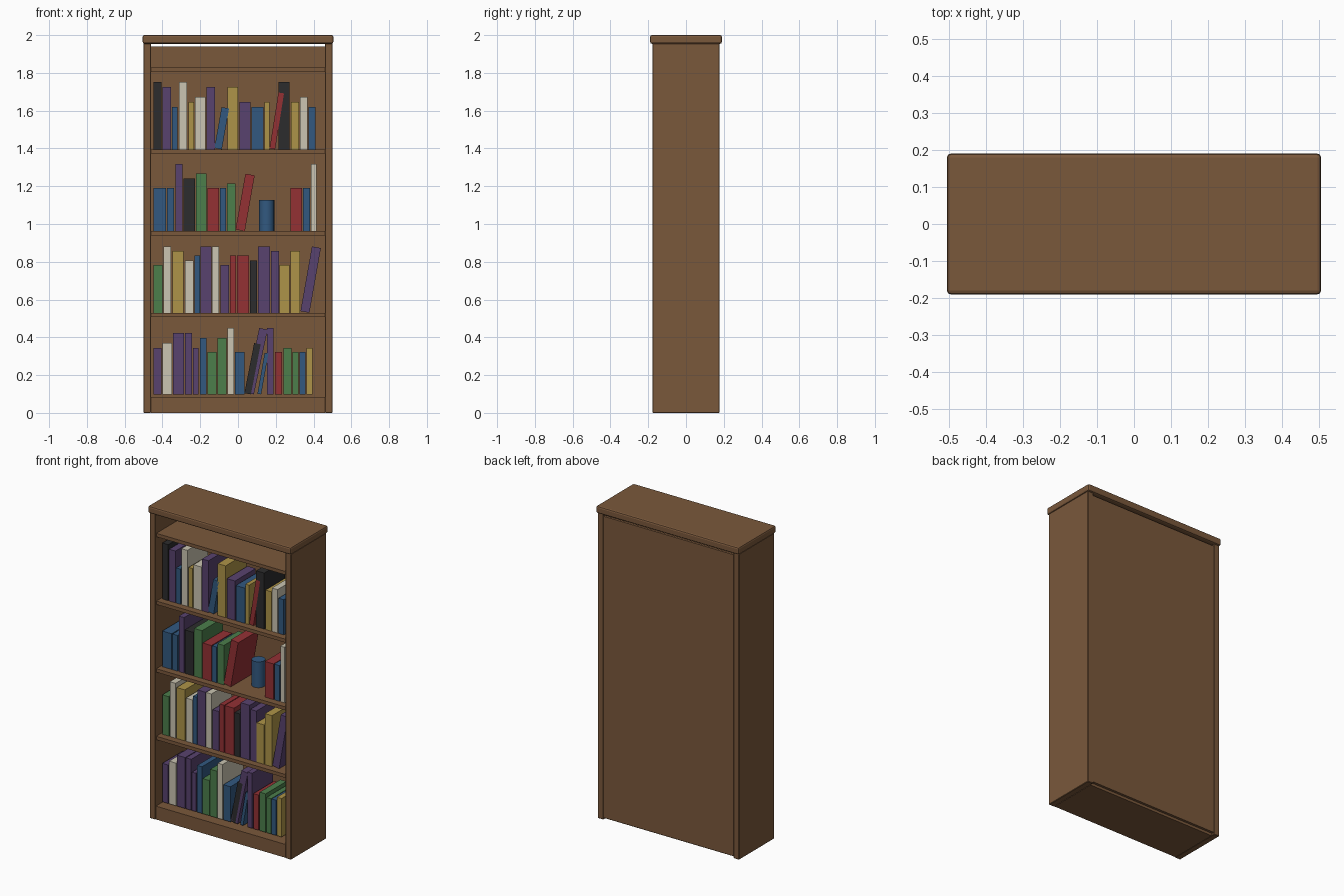
import bpy, bmesh, math
from mathutils import Matrix, Vector

if "Cube" in bpy.data.objects:
    bpy.data.objects.remove(bpy.data.objects["Cube"])


def material(name, rgb):
    mat = bpy.data.materials.new(name)
    lin = [((c / 255 + 0.055) / 1.055) ** 2.4 for c in rgb]
    mat.diffuse_color = (*lin, 1)
    mat.use_nodes = True
    mat.node_tree.nodes["Principled BSDF"].inputs["Base Color"].default_value = mat.diffuse_color
    return mat


WOOD = material("wood brown", (122, 88, 59))
CLOTH = {
    "P": material("purple cloth", (88, 66, 110)),
    "B": material("blue cloth", (50, 89, 128)),
    "K": material("black cloth", (44, 44, 45)),
    "W": material("cream cloth", (203, 197, 178)),
    "Y": material("yellow cloth", (174, 148, 72)),
    "R": material("red cloth", (147, 49, 52)),
    "G": material("green cloth", (76, 126, 75)),
}


def add_object(name, bm, mat):
    mesh = bpy.data.meshes.new(name)
    bm.to_mesh(mesh)
    bm.free()
    mesh.materials.append(mat)
    obj = bpy.data.objects.new(name, mesh)
    bpy.context.collection.objects.link(obj)
    return obj


def box(name, lo, hi, mat, bevel=0.0, segments=1):
    """Box between two corners, with optional rounded edges."""
    bm = bmesh.new()
    lo, hi = Vector(lo), Vector(hi)
    bmesh.ops.create_cube(bm, size=1, matrix=Matrix.Translation((lo + hi) / 2)
                          @ Matrix.Diagonal((*(hi - lo), 1)))
    if bevel:
        bmesh.ops.bevel(bm, geom=bm.edges[:], offset=bevel, segments=segments,
                        profile=0.5, affect='EDGES')
    return add_object(name, bm, mat)


# Case: sides, top, base, back panel
HALF_W, INNER_W, HALF_D = 0.5, 0.46, 0.178
for label, s in (("left", -1), ("right", 1)):
    x0, x1 = sorted((s * INNER_W, s * HALF_W))
    box(label + "_side", (x0, -HALF_D, 0), (x1, HALF_D, 1.956), WOOD, 0.003)
box("top_board", (-0.505, -0.19, 1.954), (0.505, 0.19, 2.0), WOOD, 0.01, 2)
box("base", (-INNER_W, -0.172, 0), (INNER_W, 0.155, 0.085), WOOD)
box("back_panel", (-INNER_W, 0.16, 0.013), (INNER_W, 0.176, 1.94), WOOD)

# Shelves
SHELF_TOPS = (0.53, 0.962, 1.395, 1.828)
for z in SHELF_TOPS:
    box("shelf", (-INNER_W, -0.168, z - 0.022), (INNER_W, 0.16, z), WOOD)

# Books: cloth, left edge, width, height, optional lean to the right in degrees
BOOK_FRONT, BOOK_BACK = -0.125, 0.085


def book_row(z, books):
    for cloth, x, w, h, *lean in books:
        a = math.radians(lean[0]) if lean else 0.0
        book = box("book", (0, BOOK_FRONT, 0), (w, BOOK_BACK, h), CLOTH[cloth])
        book.rotation_euler.y = a
        book.location = (x, 0, z + w * math.sin(a))


book_row(SHELF_TOPS[2], [
    ("K", -.448, .042, .358), ("P", -.400, .045, .331), ("B", -.350, .029, .225),
    ("W", -.313, .042, .358), ("Y", -.262, .029, .252), ("W", -.228, .056, .278),
    ("P", -.167, .045, .331), ("B", -.125, .040, .220, 10), ("Y", -.056, .056, .331),
    ("P", .008, .058, .252), ("B", .072, .064, .225), ("Y", .140, .026, .252),
    ("R", .167, .030, .300, 9), ("K", .215, .058, .358), ("Y", .281, .042, .252),
    ("W", .328, .040, .278), ("B", .374, .037, .225)])

book_row(SHELF_TOPS[1], [
    ("B", -.448, .066, .228), ("B", -.376, .037, .228), ("P", -.331, .037, .355),
    ("K", -.289, .061, .278), ("G", -.223, .056, .305), ("R", -.162, .061, .228),
    ("B", -.095, .032, .228), ("G", -.058, .045, .252), ("R", -.013, .050, .300, 10),
    ("R", .278, .061, .228), ("B", .344, .037, .228), ("W", .387, .029, .355)])

book_row(SHELF_TOPS[0], [
    ("G", -.448, .048, .252), ("W", -.395, .040, .350), ("Y", -.347, .058, .326),
    ("W", -.281, .045, .276), ("B", -.230, .029, .302), ("P", -.199, .058, .350),
    ("W", -.138, .037, .350), ("P", -.093, .045, .252), ("R", -.042, .032, .302),
    ("R", -.005, .064, .302), ("K", .064, .037, .276), ("P", .106, .064, .350),
    ("P", .175, .042, .326), ("Y", .220, .053, .252), ("Y", .278, .050, .326),
    ("P", .331, .048, .348, 10)])

book_row(0.098, [
    ("P", -.448, .042, .246), ("W", -.400, .050, .273), ("P", -.344, .058, .326),
    ("P", -.281, .037, .326), ("P", -.238, .029, .246), ("B", -.201, .034, .299),
    ("G", -.162, .048, .225), ("G", -.109, .048, .299), ("W", -.056, .034, .352),
    ("B", -.016, .050, .225), ("K", .034, .035, .270, 11), ("P", .040, .045, .350, 12),
    ("B", .103, .020, .220, 10), ("P", .154, .034, .352), ("R", .196, .037, .225),
    ("G", .241, .042, .246), ("G", .289, .032, .225), ("B", .326, .032, .225),
    ("Y", .363, .032, .246)])

# Round pot standing in the gap between books
bm = bmesh.new()
bmesh.ops.create_cone(bm, cap_ends=True, segments=20, radius1=0.04, radius2=0.04,
                      depth=0.165,
                      matrix=Matrix.Translation((0.152, -0.01, SHELF_TOPS[1] + 0.0825)))
for f in bm.faces:
    f.smooth = len(f.verts) == 4
for e in bm.edges:
    e.smooth = e.calc_face_angle(0) < math.radians(40)
add_object("pot", bm, CLOTH["B"])
